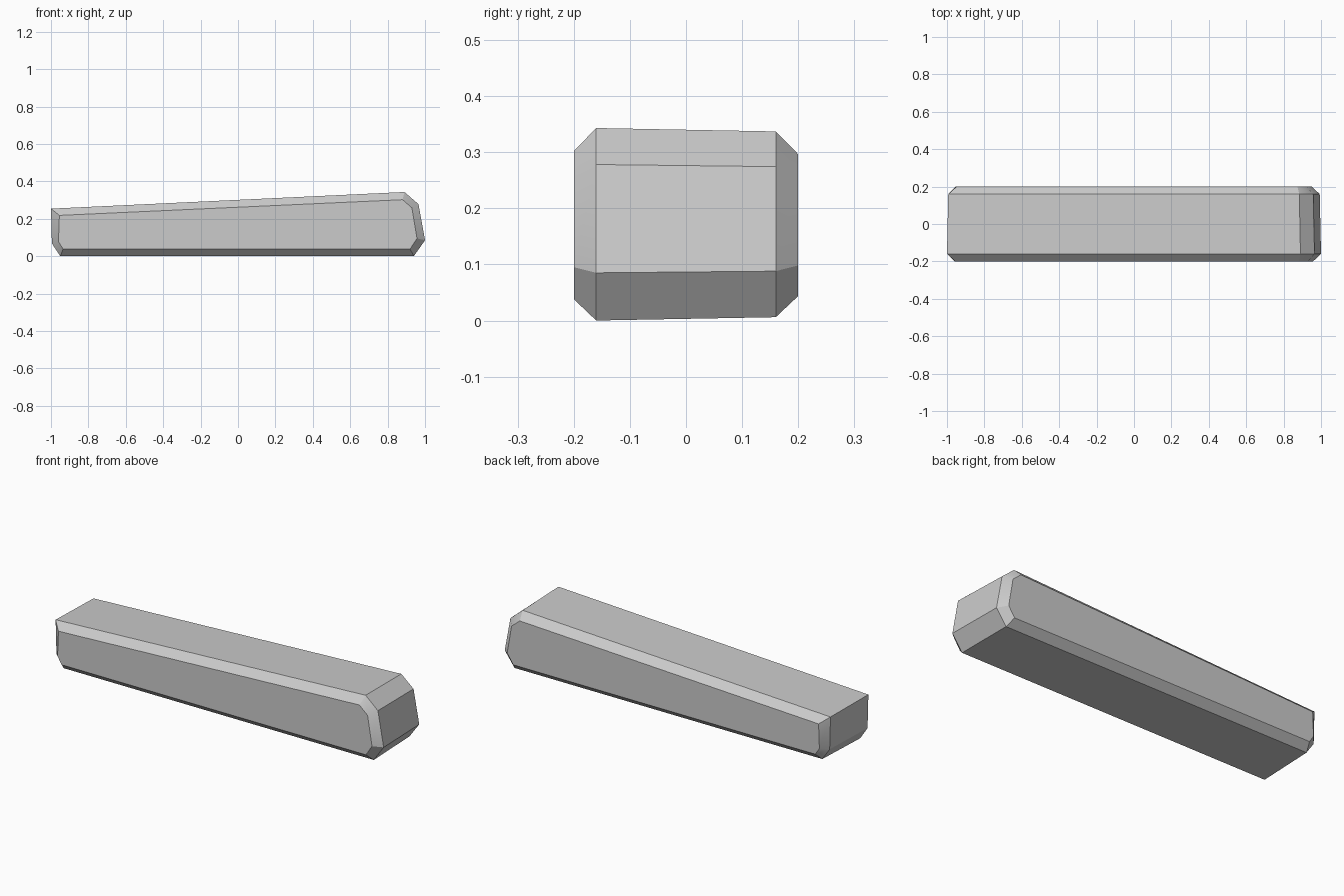
import bpy, bmesh

cube = bpy.data.objects.get("Cube")
if cube:
    bpy.data.objects.remove(cube, do_unlink=True)

# Side profiles (x, z): full outline and the smaller outline of the flat sides
OUTER = [(-0.95, 0.002), (0.94, 0.002), (1.0, 0.087), (0.965, 0.28),
         (0.89, 0.345), (-1.0, 0.256), (-0.995, 0.07)]
INNER = [(-0.935, 0.04), (0.92, 0.04), (0.957, 0.097), (0.93, 0.26),
         (0.88, 0.304), (-0.955, 0.22), (-0.96, 0.08)]
MID_Z = 0.172
# Cross sections front to back; the back is slightly smaller
SECTIONS = [(-0.2, INNER, 1.0, 1.0), (-0.16, OUTER, 1.0, 1.0),
            (0.16, OUTER, 0.993, 0.965), (0.2, INNER, 0.993, 0.957)]

# Single grey stone colour
grey = bpy.data.materials.new("light_grey")
grey.use_nodes = True
colour = (0.6, 0.6, 0.6, 1.0)
grey.diffuse_color = colour
grey.node_tree.nodes["Principled BSDF"].inputs["Base Color"].default_value = colour

# Chamfered, tapered block
bm = bmesh.new()
rings = [[bm.verts.new((x * sx, y, MID_Z + (z - MID_Z) * sz)) for x, z in profile]
         for y, profile, sx, sz in SECTIONS]
for a, b in zip(rings, rings[1:]):
    for i in range(len(a)):
        j = (i + 1) % len(a)
        bm.faces.new((a[i], a[j], b[j], b[i]))
bm.faces.new(rings[0])
bm.faces.new(rings[-1])
bmesh.ops.recalc_face_normals(bm, faces=bm.faces)
lowest = min(v.co.z for v in bm.verts)
bmesh.ops.translate(bm, verts=bm.verts, vec=(0, 0, -lowest))

mesh = bpy.data.meshes.new("tapered_block")
bm.to_mesh(mesh)
bm.free()
mesh.materials.append(grey)
block = bpy.data.objects.new("tapered_block", mesh)
bpy.context.collection.objects.link(block)

# Soft chamfer corners, crisp main edges
bpy.ops.object.select_all(action="DESELECT")
block.select_set(True)
bpy.context.view_layer.objects.active = block
bpy.ops.object.shade_smooth_by_angle(angle=0.52)
